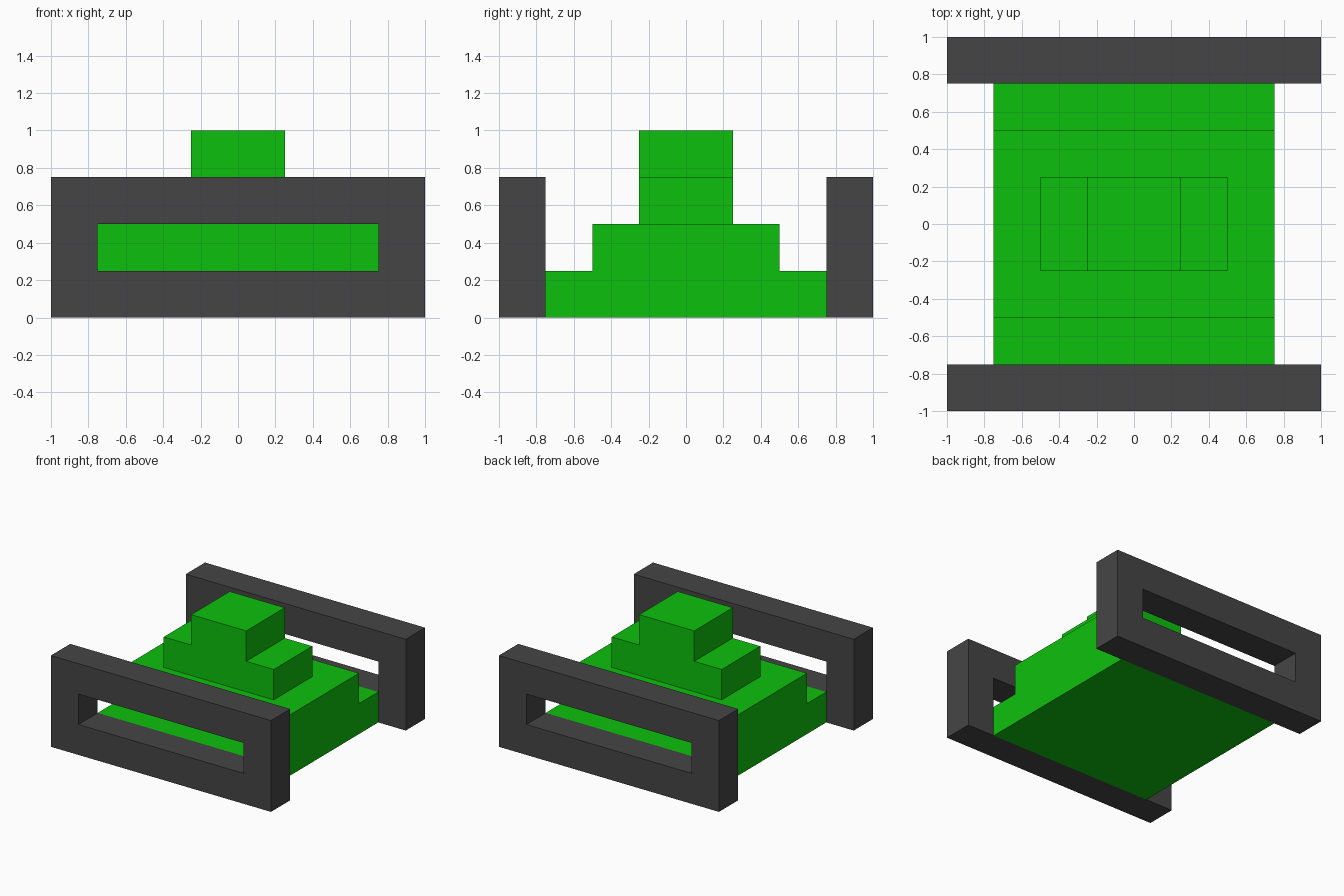
import bpy
import bmesh
from mathutils import Vector

cube = bpy.data.objects.get("Cube")
if cube:
    bpy.data.objects.remove(cube, do_unlink=True)


def make_material(name, color):
    mat = bpy.data.materials.new(name)
    mat.use_nodes = True
    mat.diffuse_color = color
    bsdf = mat.node_tree.nodes["Principled BSDF"]
    bsdf.inputs["Base Color"].default_value = color
    bsdf.inputs["Roughness"].default_value = 0.8
    return mat


green = make_material("bright green", (0.004, 0.53, 0.004, 1))
grey = make_material("dark grey", (0.06, 0.06, 0.06, 1))


def extrude_faces(name, points, faces, direction, material):
    """Build flat faces from points and extrude them into a solid."""
    bm = bmesh.new()
    verts = [bm.verts.new(p) for p in points]
    flat = [bm.faces.new([verts[i] for i in f]) for f in faces]
    result = bmesh.ops.extrude_face_region(bm, geom=flat, use_keep_orig=True)
    moved = [g for g in result["geom"] if isinstance(g, bmesh.types.BMVert)]
    bmesh.ops.translate(bm, verts=moved, vec=Vector(direction))
    bmesh.ops.recalc_face_normals(bm, faces=bm.faces)
    mesh = bpy.data.meshes.new(name)
    bm.to_mesh(mesh)
    bm.free()
    mesh.materials.append(material)
    obj = bpy.data.objects.new(name, mesh)
    bpy.context.collection.objects.link(obj)
    return obj


def stepped_profile(wide, narrow, z0, z1, z2):
    """Symmetric two-step outline as (across, height) pairs."""
    half = [(wide, z0), (wide, z1), (narrow, z1), (narrow, z2)]
    return half + [(-a, z) for a, z in reversed(half)]


# Stepped hull, running from side to side
hull = stepped_profile(0.75, 0.5, 0, 0.25, 0.5)
extrude_faces("hull", [(-0.75, y, z) for y, z in hull],
              [range(8)], (1.5, 0, 0), green)

# Stepped turret, running from front to back
turret = stepped_profile(0.5, 0.25, 0.5, 0.75, 1.0)
extrude_faces("turret", [(x, -0.25, z) for x, z in turret],
              [range(8)], (0, 0.5, 0), green)

# Slotted bumpers at front and back
outer = [(-1, 0), (1, 0), (1, 0.75), (-1, 0.75)]
slot = [(-0.75, 0.25), (0.75, 0.25), (0.75, 0.5), (-0.75, 0.5)]
ring = [(i, (i + 1) % 4, (i + 1) % 4 + 4, i + 4) for i in range(4)]
for name, y in (("front_bumper", -1), ("back_bumper", 0.75)):
    extrude_faces(name, [(x, y, z) for x, z in outer + slot],
                  ring, (0, 0.25, 0), grey)
